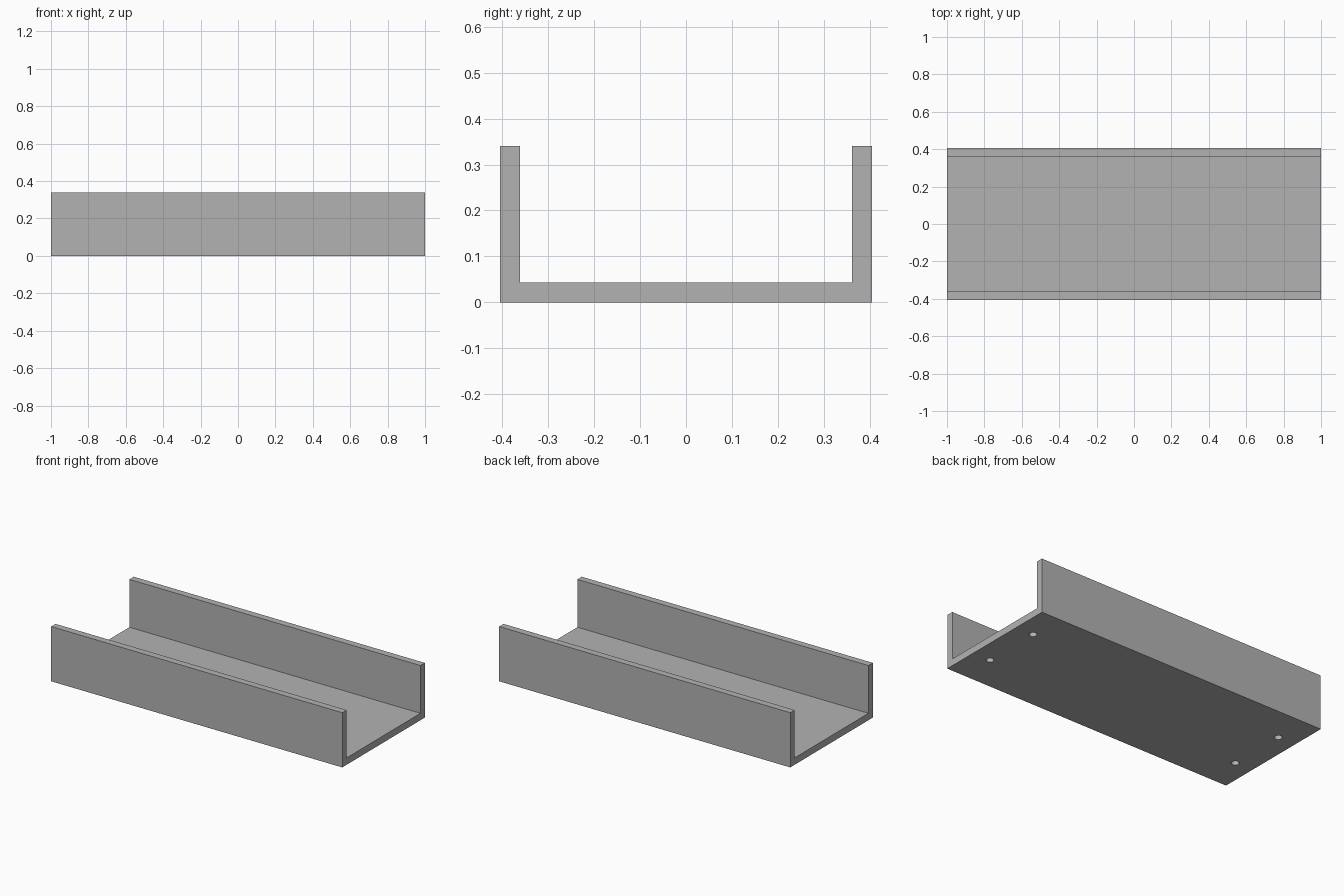
import bpy
import bmesh
from mathutils import Matrix

cube = bpy.data.objects.get("Cube")
if cube:
    bpy.data.objects.remove(cube, do_unlink=True)

LENGTH, HALF_WIDTH, HEIGHT, WALL = 2.0, 0.405, 0.34, 0.043
HOLE_X, HOLE_Y, HOLE_RADIUS, HOLE_DEPTH = 0.88, 0.184, 0.022, 0.036

grey = bpy.data.materials.new("plain grey")
grey.use_nodes = True
colour = (0.45, 0.45, 0.45, 1)
grey.diffuse_color = colour
grey.node_tree.nodes["Principled BSDF"].inputs["Base Color"].default_value = colour


def add_object(name, bm):
    bmesh.ops.recalc_face_normals(bm, faces=bm.faces)
    mesh = bpy.data.meshes.new(name)
    bm.to_mesh(mesh)
    bm.free()
    mesh.materials.append(grey)
    obj = bpy.data.objects.new(name, mesh)
    bpy.context.collection.objects.link(obj)
    return obj


# U-shaped channel: half profile mirrored, then extruded along x
half = [(HALF_WIDTH, 0), (HALF_WIDTH, HEIGHT),
        (HALF_WIDTH - WALL, HEIGHT), (HALF_WIDTH - WALL, WALL)]
profile = half + [(-y, z) for y, z in reversed(half)]
bm = bmesh.new()
end = bm.faces.new([bm.verts.new((-LENGTH / 2, y, z)) for y, z in profile])
extruded = bmesh.ops.extrude_face_region(bm, geom=[end], use_keep_orig=True)
moved = [v for v in extruded["geom"] if isinstance(v, bmesh.types.BMVert)]
bmesh.ops.translate(bm, verts=moved, vec=(LENGTH, 0, 0))
channel = add_object("channel", bm)

# Blind screw holes in the underside
bm = bmesh.new()
for x in (-HOLE_X, HOLE_X):
    for y in (-HOLE_Y, HOLE_Y):
        bmesh.ops.create_cone(bm, cap_ends=True, segments=32,
                              radius1=HOLE_RADIUS, radius2=HOLE_RADIUS,
                              depth=HOLE_DEPTH * 2,
                              matrix=Matrix.Translation((x, y, 0)))
cutter = add_object("hole_cutter", bm)
cutter.hide_render = True
cutter.hide_viewport = True

cut = channel.modifiers.new("screw_holes", "BOOLEAN")
cut.operation = "DIFFERENCE"
cut.solver = "EXACT"
cut.object = cutter

# Smooth hole walls, sharp edges elsewhere
bpy.ops.object.select_all(action="DESELECT")
bpy.context.view_layer.objects.active = channel
channel.select_set(True)
bpy.ops.object.modifier_apply(modifier=cut.name)
bpy.data.objects.remove(cutter, do_unlink=True)
bpy.ops.object.shade_smooth_by_angle()
